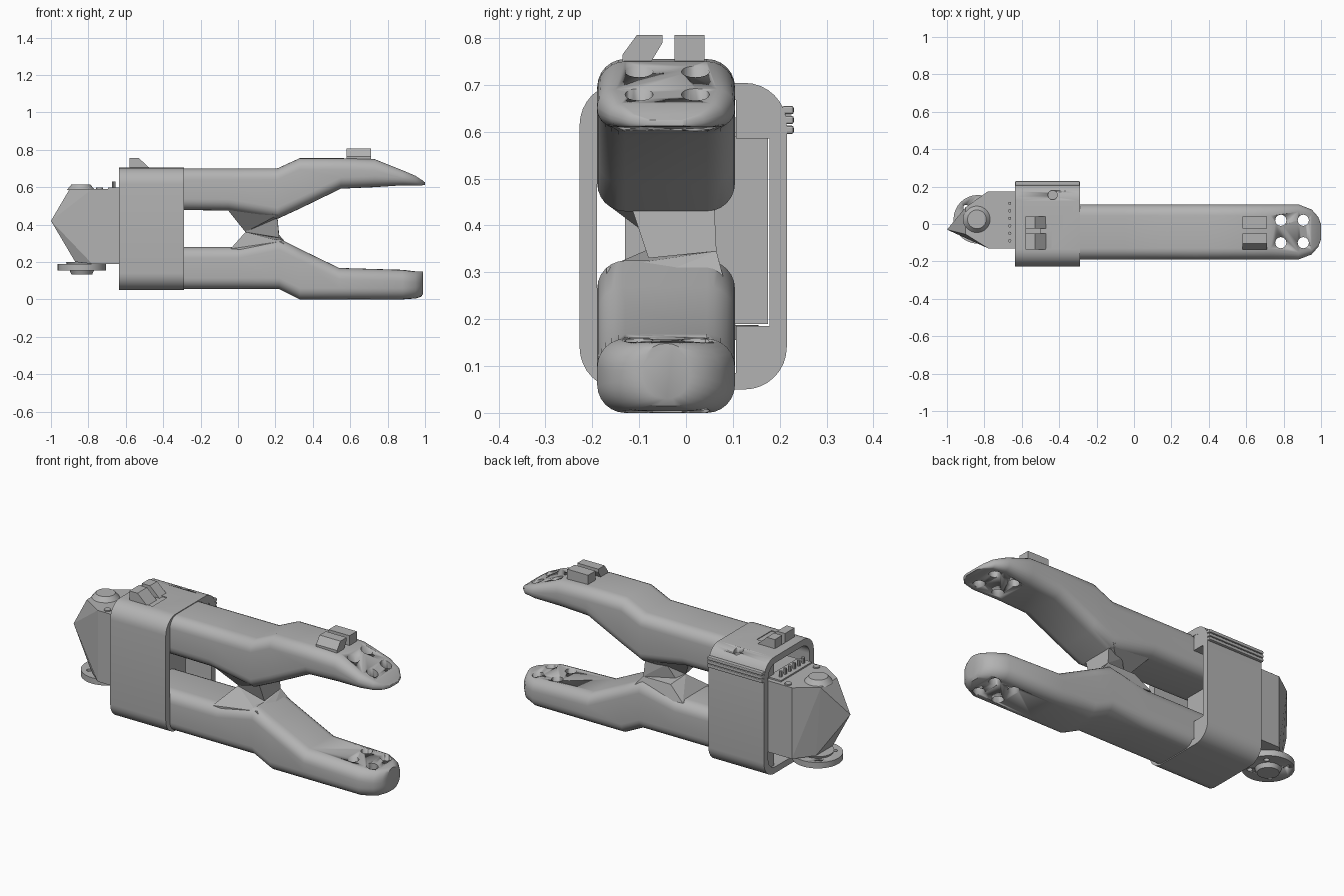
import bpy, bmesh, math
from mathutils import Vector

if "Cube" in bpy.data.objects:
    bpy.data.objects.remove(bpy.data.objects["Cube"], do_unlink=True)

grey = bpy.data.materials.new("plain grey")
grey.use_nodes = True
grey.diffuse_color = (0.45, 0.45, 0.45, 1)
grey.node_tree.nodes["Principled BSDF"].inputs["Base Color"].default_value = grey.diffuse_color


def finish(name, bm, smooth=False):
    bmesh.ops.recalc_face_normals(bm, faces=bm.faces[:])
    mesh = bpy.data.meshes.new(name)
    bm.to_mesh(mesh)
    bm.free()
    ob = bpy.data.objects.new(name, mesh)
    bpy.context.collection.objects.link(ob)
    mesh.materials.append(grey)
    if smooth:
        bpy.ops.object.select_all(action="DESELECT")
        ob.select_set(True)
        bpy.context.view_layer.objects.active = ob
        bpy.ops.object.shade_smooth_by_angle(angle=math.radians(32))
    return ob


def rounded_ring(bm, x, y0, y1, z0, z1, r, steps=6):
    """Rounded rectangle of vertices facing along x."""
    r = min(r, (y1 - y0) * 0.48, (z1 - z0) * 0.48)
    corners = [(y1 - r, z1 - r), (y0 + r, z1 - r), (y0 + r, z0 + r), (y1 - r, z0 + r)]
    ring = []
    for q, (cy, cz) in enumerate(corners):
        for i in range(steps + 1):
            a = math.pi / 2 * (q + i / steps)
            ring.append(bm.verts.new((x, cy + r * math.cos(a), cz + r * math.sin(a))))
    return ring


def bridge(bm, a, b):
    n = len(a)
    for i in range(n):
        bm.faces.new((a[i], a[(i + 1) % n], b[(i + 1) % n], b[i]))


def box(name, x, y, z, bevel=0):
    bm = bmesh.new()
    bmesh.ops.create_cube(bm, size=1)
    for v in bm.verts:
        v.co = Vector([lo + (c + 0.5) * (hi - lo) for c, (lo, hi) in zip(v.co, (x, y, z))])
    if bevel:
        bmesh.ops.bevel(bm, geom=bm.edges[:], offset=bevel, segments=2, affect="EDGES", profile=0.5)
    return finish(name, bm)


def cylinder(name, x, y, z0, z1, r, r2=None, sides=32):
    bm = bmesh.new()
    bmesh.ops.create_cone(bm, cap_ends=True, segments=sides, radius1=r, radius2=r2 or r, depth=z1 - z0)
    bmesh.ops.translate(bm, verts=bm.verts[:], vec=(x, y, (z0 + z1) / 2))
    return finish(name, bm, True)


def hull(name, points):
    bm = bmesh.new()
    for p in points:
        bm.verts.new(p)
    out = bmesh.ops.convex_hull(bm, input=bm.verts[:])
    loose = {g for g in out["geom_interior"] + out["geom_unused"] if isinstance(g, bmesh.types.BMVert)}
    bmesh.ops.delete(bm, geom=list(loose), context="VERTS")
    return finish(name, bm)


def cut(ob, cutters):
    for c in cutters:
        m = ob.modifiers.new("cut", "BOOLEAN")
        m.operation = "DIFFERENCE"
        m.solver = "EXACT"
        m.object = c
        c.hide_render = True
        c.hide_viewport = True
        c.display_type = "WIRE"


MID, HALF = -0.0425, 0.147


def arm(name, stations):
    """Loft through (x, bottom, top, half width)."""
    bm = bmesh.new()
    rings = [rounded_ring(bm, x, MID - w, MID + w, z0, z1, 0.06) for x, z0, z1, w in stations]
    for a, b in zip(rings, rings[1:]):
        bridge(bm, a, b)
    bm.faces.new(rings[0])
    bm.faces.new(rings[-1])
    return finish(name, bm, True)


# Upper and lower gripping arms
upper = arm("upper_arm", [
    (-0.5, 0.48, 0.70, HALF), (-0.05, 0.475, 0.70, HALF), (0.21, 0.43, 0.70, HALF),
    (0.33, 0.485, 0.755, HALF), (0.55, 0.592, 0.755, HALF), (0.73, 0.60, 0.75, HALF),
    (0.88, 0.61, 0.69, HALF), (0.95, 0.61, 0.66, 0.12), (0.985, 0.61, 0.637, 0.08), (1.0, 0.612, 0.625, 0.04)])
lower = arm("lower_arm", [
    (-0.5, 0.055, 0.28, HALF), (0.0, 0.055, 0.28, HALF), (0.22, 0.055, 0.325, HALF),
    (0.33, 0.0, 0.27, HALF), (0.54, 0.0, 0.168, HALF), (0.88, 0.0, 0.158, HALF),
    (0.95, 0.005, 0.15, 0.115), (0.98, 0.015, 0.15, 0.08), (0.99, 0.03, 0.148, 0.05)])

# Four screw holes in each tip
holes = []
for x in (0.785, 0.905):
    for y in (0.02, -0.1):
        for z0, z1, ob in ((0.5, 0.9, upper), (-0.1, 0.3, lower)):
            c = cylinder("hole_cutter", x, y, z0, z1, 0.03, sides=16)
            holes.append(c)
            cut(ob, [c])

# Faceted webs joining the arms
hull("upper_web", [
    (-0.08, -0.17, 0.51), (-0.08, 0.085, 0.51), (0.04, -0.055, 0.36), (0.21, -0.175, 0.45),
    (0.21, 0.09, 0.45), (0.2, -0.05, 0.415), (0.23, -0.17, 0.52), (0.23, 0.09, 0.52)])
hull("lower_web", [
    (-0.04, -0.17, 0.27), (-0.04, 0.085, 0.27), (0.04, -0.055, 0.36), (0.05, 0.065, 0.345),
    (0.22, 0.065, 0.345), (0.23, -0.17, 0.31), (0.3, -0.17, 0.25), (0.3, 0.09, 0.25)])
hull("web_neck", [
    (0.04, -0.06, 0.36), (0.06, 0.0, 0.345), (0.22, 0.065, 0.345), (0.22, -0.08, 0.33),
    (0.1, -0.09, 0.43), (0.21, -0.12, 0.45), (0.21, 0.06, 0.45), (0.1, 0.03, 0.43)])

# Sleeve: hollow rounded tube around the arm roots
bm = bmesh.new()
outer = [rounded_ring(bm, x, -0.227, 0.215, 0.05, 0.704, 0.09, 8) for x in (-0.635, -0.29)]
inner = [rounded_ring(bm, x, -0.19, 0.178, 0.085, 0.668, 0.065, 8) for x in (-0.635, -0.29)]
bridge(bm, *outer)
bridge(bm, *inner)
for o, i in zip(outer, inner):
    bridge(bm, o, i)
sleeve = finish("sleeve", bm, True)
cut(sleeve, [box("notch_cutter", (-0.58, -0.44), (-0.13, 0.0), (0.63, 0.8)),
             cylinder("sleeve_hole_cutter", -0.435, 0.155, 0.6, 0.8, 0.025, sides=16)])
for name, z in (("sleeve_upper_block", (0.585, 0.675)), ("sleeve_lower_block", (0.08, 0.185))):
    box(name, (-0.62, -0.292), (0.107, 0.185), z)
for i in range(3):
    box("sleeve_ridge", (-0.635, -0.29), (0.205, 0.23), (0.595 + i * 0.021, 0.613 + i * 0.021), 0.005)

# Clip tabs on the sleeve and the upper arm
for y0, y1, lean in ((-0.135, -0.05, 0.03), (-0.025, 0.04, 0)):
    hull("sleeve_tab", [(x, y, z) for y in (y0, y1)
                        for x, z in ((-0.58, 0.68), (-0.58, 0.755), (-0.53, 0.755), (-0.47, 0.70), (-0.47, 0.68))])
    hull("arm_tab", [(x, y, z) for x in (0.58, 0.71)
                     for y, z in ((y0, 0.74), (y1 - lean, 0.74), (y0, 0.765),
                                  (y0 + lean, 0.806), (y1, 0.806), (y1, 0.79))])

# Motor body with a faceted pointed end
hull("motor_body", [
    (x, y, z) for x in (-0.45, -0.78) for y in (-0.13, 0.175) for z in (0.19, 0.59)] + [
    (-0.9, -0.055, 0.59), (-0.9, 0.09, 0.59), (-0.87, -0.06, 0.2), (-0.87, 0.09, 0.2), (-1.0, -0.03, 0.42)])
box("connector", (-0.695, -0.61), (-0.125, 0.15), (0.585, 0.598))
for i in range(6):
    cylinder("connector_pin", -0.665, -0.09 + i * 0.04, 0.59, 0.63, 0.009, sides=8)
for y in (-0.1, 0.15):
    cylinder("motor_screw", -0.74, y, 0.585, 0.597, 0.018, sides=16)
cylinder("motor_top_cap", -0.84, 0.025, 0.585, 0.615, 0.075, 0.05)

# Round output horn below the motor
horn = cylinder("output_horn", -0.835, 0.025, 0.155, 0.188, 0.13)
cut(horn, [cylinder("horn_hole_cutter", -0.835 + 0.09 * math.cos(a), 0.025 + 0.09 * math.sin(a),
                    0.1, 0.194, 0.014, sides=12) for a in (math.pi / 4 + k * math.pi / 2 for k in range(4))])
cylinder("horn_hub", -0.835, 0.025, 0.132, 0.2, 0.055, 0.085)
